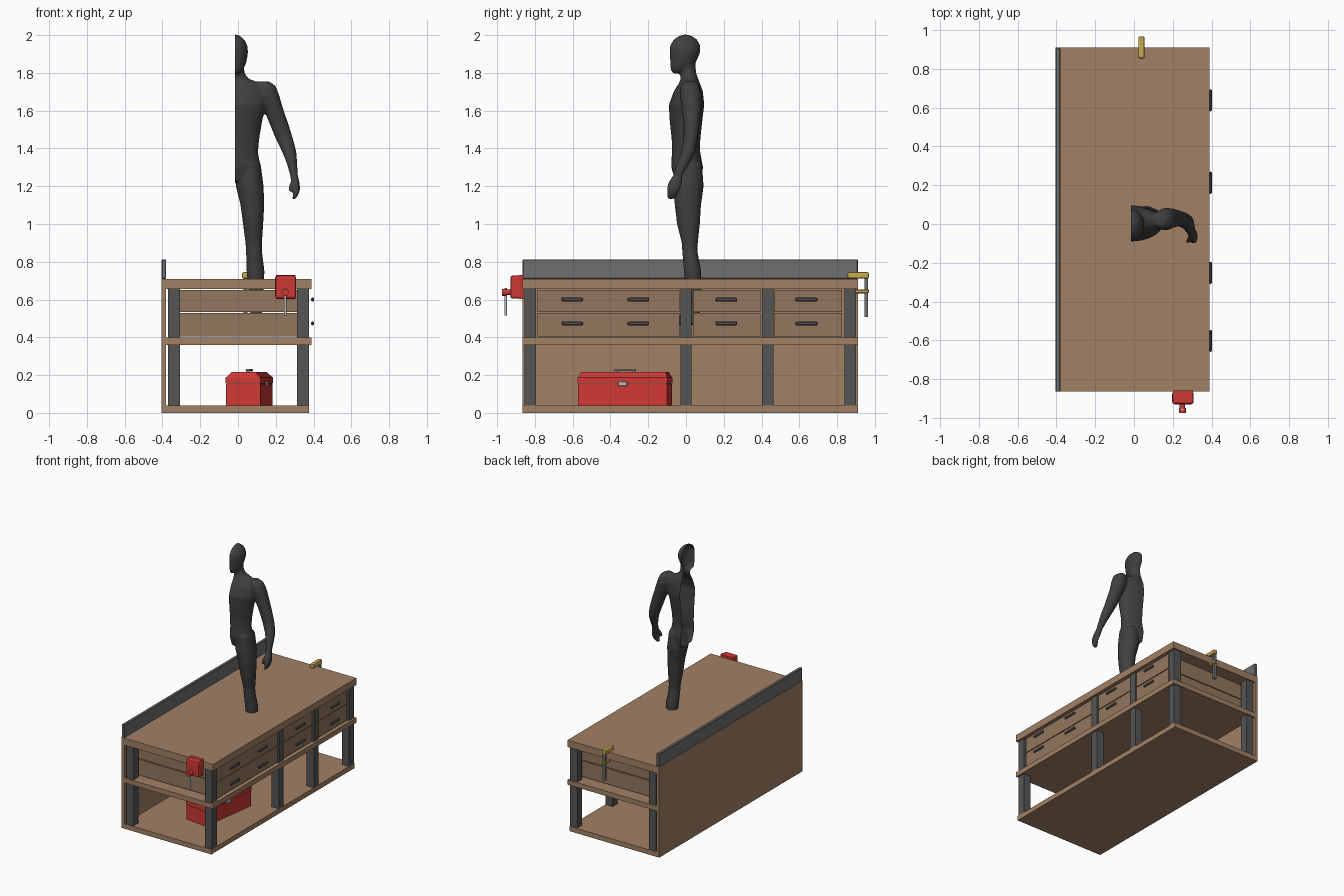
import bpy, bmesh, math
from mathutils import Matrix, Vector

def mat(name, r, g, b):
    m = bpy.data.materials.new(name)
    m.diffuse_color = (r, g, b, 1)
    return m

WOOD = mat("wood", 0.36, 0.22, 0.13)
DRAWER = mat("drawer_wood", 0.29, 0.18, 0.11)
STEEL = mat("dark_steel", 0.09, 0.09, 0.09)
GREY = mat("mid_grey", 0.16, 0.16, 0.165)
LIGHT = mat("light_metal", 0.5, 0.5, 0.5)
RED = mat("red_paint", 0.62, 0.04, 0.035)
GOLD = mat("gold_paint", 0.57, 0.4, 0.08)
BODY = mat("figure_grey", 0.05, 0.05, 0.05)

def make(name, bm, m):
    bmesh.ops.recalc_face_normals(bm, faces=bm.faces)
    me = bpy.data.meshes.new(name)
    bm.to_mesh(me)
    bm.free()
    me.materials.append(m)
    ob = bpy.data.objects.new(name, me)
    bpy.context.collection.objects.link(ob)
    return ob

def box(name, x, y, z, m, bevel=0, segs=1):
    """Box from (min, max) ranges on each axis."""
    bm = bmesh.new()
    bmesh.ops.create_cube(bm, size=1)
    for v in bm.verts:
        v.co = [r[0] + (c + 0.5) * (r[1] - r[0]) for c, r in zip(v.co, (x, y, z))]
    if bevel:
        bmesh.ops.bevel(bm, geom=bm.edges[:], offset=bevel, segments=segs,
                        affect='EDGES', profile=0.5)
    return make(name, bm, m)

def rod(name, a, b, r, m, n=16):
    a, b = Vector(a), Vector(b)
    bm = bmesh.new()
    q = (b - a).to_track_quat('Z', 'Y').to_matrix().to_4x4()
    bmesh.ops.create_cone(bm, cap_ends=True, segments=n, radius1=r, radius2=r,
                          depth=(b - a).length, matrix=Matrix.Translation((a + b) / 2) @ q)
    ob = make(name, bm, m)
    for p in ob.data.polygons:
        p.use_smooth = len(p.vertices) == 4
    return ob

def loft(bm, rings, n=20):
    """Skin elliptical rings given as (cx, cy, z, rx, ry)."""
    loops = []
    for cx, cy, z, rx, ry in rings:
        loops.append([bm.verts.new((cx + rx * math.cos(2 * math.pi * i / n),
                                    cy + ry * math.sin(2 * math.pi * i / n), z)) for i in range(n)])
    for a, b in zip(loops, loops[1:]):
        for i in range(n):
            bm.faces.new((a[i], a[(i + 1) % n], b[(i + 1) % n], b[i]))
    bm.faces.new(loops[0][::-1])
    bm.faces.new(loops[-1])

# Bench boards
Y = (-0.865, 0.91)
box("worktop", (-0.38, 0.39), Y, (0.655, 0.71), WOOD)
box("middle_shelf", (-0.38, 0.39), Y, (0.36, 0.398), WOOD)
box("bottom_shelf", (-0.38, 0.375), Y, (0, 0.038), WOOD)
box("back_panel", (-0.405, -0.38), Y, (0, 0.71), WOOD)
box("backsplash", (-0.405, -0.38), Y, (0.71, 0.813), GREY, 0.004)

# Legs, two rows
for i, y in enumerate((-0.825, 0.0, 0.433, 0.87)):
    for row, x in (("front", (0.312, 0.375)), ("back", (-0.37, -0.308))):
        box(f"{row}_leg_{i}", x, (y - 0.03, y + 0.03), (0.038, 0.655), STEEL)

# Drawers with pulls
bays = (((-0.785, -0.034), (-0.603, -0.252)),
        ((0.038, 0.395), (0.213,)),
        ((0.467, 0.825), (0.638,)))
for r, (z0, z1, hz) in enumerate(((0.404, 0.528, 0.474), (0.534, 0.650, 0.600))):
    for b, ((y0, y1), pulls) in enumerate(bays):
        box(f"drawer_body_{r}_{b}", (-0.36, 0.35), (y0 + 0.008, y1 - 0.008), (z0, z1), DRAWER)
        box(f"drawer_front_{r}_{b}", (0.35, 0.366), (y0, y1), (z0, z1), DRAWER)
        for h, y in enumerate(pulls):
            box(f"drawer_pull_{r}_{b}_{h}", (0.387, 0.403), (y - 0.057, y + 0.057),
                (hz - 0.011, hz + 0.011), STEEL, 0.006)

# Vise on the front end
box("vise_jaw", (0.197, 0.308), (-0.93, -0.865), (0.605, 0.727), RED, 0.012, 2)
box("vise_plate", (0.200, 0.305), (-0.885, -0.86), (0.603, 0.729), RED)
rod("vise_screw", (0.25, -0.93, 0.638), (0.25, -0.96, 0.638), 0.014, RED)
rod("vise_screw_head", (0.25, -0.95, 0.638), (0.25, -0.975, 0.638), 0.019, RED)
rod("vise_handle", (0.25, -0.955, 0.515), (0.25, -0.955, 0.66), 0.007, LIGHT)

# Clamp on the back end
box("clamp_upper_arm", (0.022, 0.055), (0.855, 0.968), (0.711, 0.745), GOLD, 0.008, 2)
box("clamp_lower_arm", (0.025, 0.052), (0.895, 0.968), (0.632, 0.654), GOLD, 0.005)
box("clamp_bar", (0.028, 0.049), (0.945, 0.963), (0.507, 0.735), GREY)

# Toolbox, turned slightly on the lower shelf
turn = Matrix.Translation((0.06, -0.323, 0.038)) @ Matrix.Rotation(math.radians(-7.8), 4, 'Z')
lid = bmesh.new()
bmesh.ops.create_cube(lid, size=1)
for v in lid.verts:
    k = v.co.z > 0
    v.co = (v.co.x * (0.125 if k else 0.187), v.co.y * (0.45 if k else 0.48), 0.178 if k else 0.148)
parts = [
    box("toolbox_base", (-0.0915, 0.0915), (-0.2375, 0.2375), (0, 0.115), RED),
    box("toolbox_lid_rim", (-0.0935, 0.0935), (-0.24, 0.24), (0.118, 0.149), RED),
    box("toolbox_seam", (-0.088, 0.088), (-0.234, 0.234), (0.11, 0.122), STEEL),
    make("toolbox_lid", lid, RED),
    box("toolbox_latch", (0.09, 0.102), (-0.025, 0.025), (0.105, 0.129), LIGHT, 0.003),
    box("toolbox_handle", (-0.012, 0.012), (-0.058, 0.058), (0.183, 0.194), LIGHT, 0.003),
    box("toolbox_handle_foot_a", (-0.01, 0.01), (-0.055, -0.04), (0.175, 0.186), LIGHT),
    box("toolbox_handle_foot_b", (-0.01, 0.01), (0.04, 0.055), (0.175, 0.186), LIGHT),
]
for p in parts:
    p.matrix_world = turn

# Half figure: torso, head, leg, arm and hand merged, then cut open at its midline
MID = -0.015
fig = bmesh.new()
torso = ((.012, 1.225, .12, .065), (.006, 1.30, .135, .085), (0, 1.38, .122, .075),
         (0, 1.45, .128, .076), (0, 1.55, .145, .087), (.003, 1.63, .165, .094),
         (.012, 1.70, .165, .078), (.018, 1.745, .135, .056), (.018, 1.77, .07, .046),
         (.012, 1.80, .05, .042), (.005, 1.88, .045, .042))
loft(fig, [(MID,) + t[:1] + t[1:] for t in torso])
head = ((-.048, 1.797, .022, .022), (-.035, 1.815, .042, .046), (-.017, 1.85, .058, .066),
        (-.007, 1.90, .068, .08), (-.004, 1.94, .067, .082), (-.003, 1.975, .05, .064),
        (-.003, 1.995, .028, .035), (-.003, 2.003, .01, .012))
loft(fig, [(MID,) + h for h in head])
loft(fig, ((.06, .01, 1.32, .06, .075), (.062, .012, 1.2, .074, .082), (.076, .01, 1.1, .063, .07),
           (.08, .013, 1.0, .054, .061), (.083, .02, .9, .044, .043), (.085, .021, .85, .043, .041),
           (.093, .035, .75, .048, .046), (.095, .04, .65, .04, .041), (.095, .045, .55, .029, .03),
           (.098, .01, .50, .038, .07), (.1, -.015, .465, .042, .1)))
loft(fig, ((.135, .02, 1.755, .03, .03), (.15, .02, 1.73, .05, .05), (.163, .025, 1.68, .056, .058),
           (.187, .03, 1.61, .052, .052), (.217, .03, 1.53, .05, .043), (.246, .025, 1.45, .046, .038),
           (.272, .01, 1.38, .038, .038), (.286, -.015, 1.32, .028, .033),
           (.296, -.042, 1.26, .021, .025), (.304, -.058, 1.22, .022, .036),
           (.312, -.066, 1.185, .017, .036), (.306, -.075, 1.155, .014, .028),
           (.293, -.08, 1.13, .01, .018)))
loft(fig, ((.298, -.06, 1.24, .014, .016), (.282, -.082, 1.205, .012, .013),
           (.274, -.09, 1.17, .009, .01)), 12)
figure = make("half_figure", fig, BODY)
rm = figure.modifiers.new("merge", 'REMESH')
rm.mode, rm.voxel_size = 'VOXEL', 0.008
sm = figure.modifiers.new("soften", 'SMOOTH')
sm.factor, sm.iterations = 0.5, 6
dg = bpy.context.evaluated_depsgraph_get()
me = bpy.data.meshes.new_from_object(figure.evaluated_get(dg))
bm = bmesh.new()
bm.from_mesh(me)
bmesh.ops.bisect_plane(bm, geom=bm.verts[:] + bm.edges[:] + bm.faces[:],
                       plane_co=(MID, 0, 0), plane_no=(1, 0, 0), clear_inner=True)
for f in bm.faces:
    f.smooth = True
bm.to_mesh(me)
bm.free()
figure.modifiers.clear()
figure.data = me
